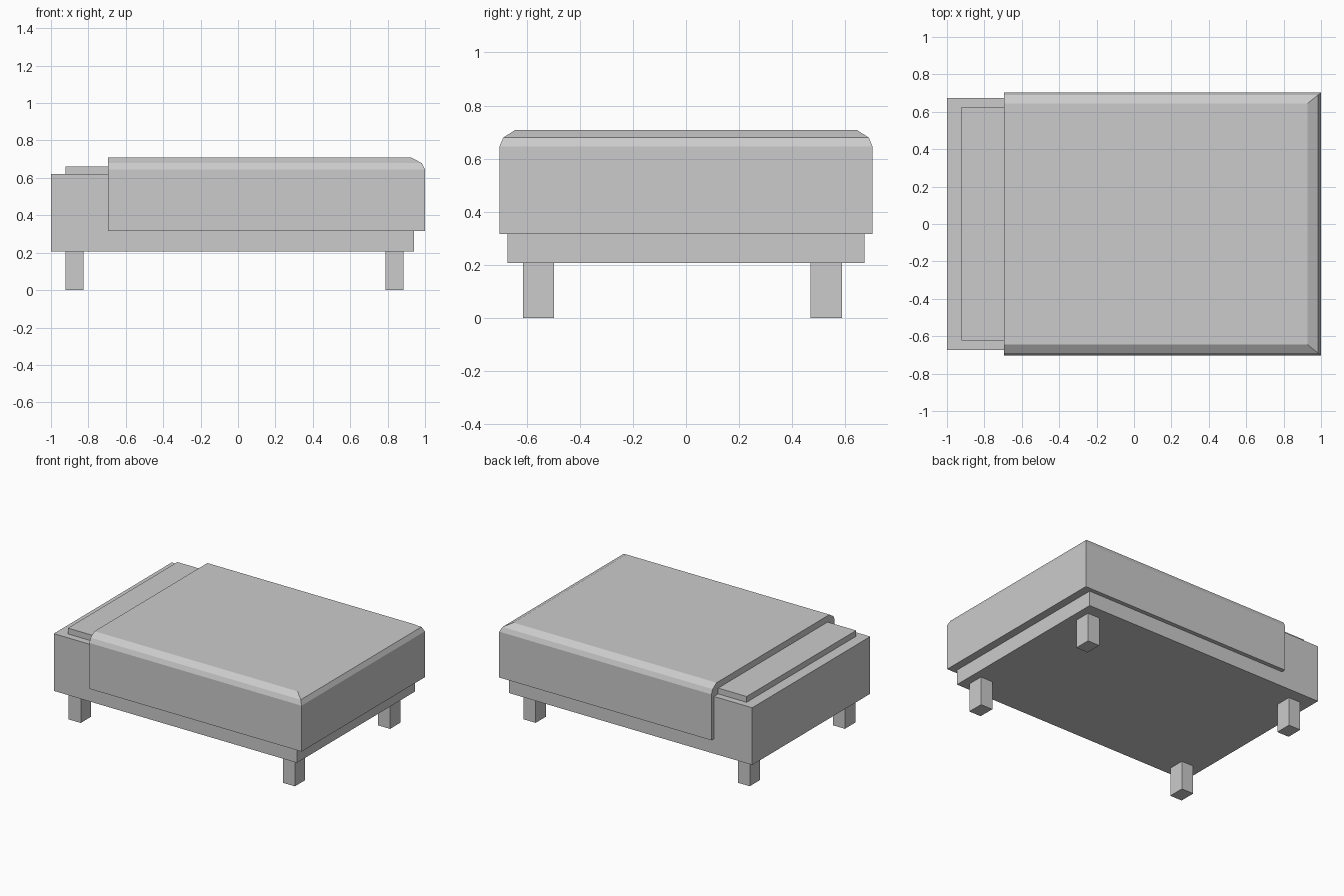
import bpy, bmesh

if "Cube" in bpy.data.objects:
    bpy.data.objects.remove(bpy.data.objects["Cube"])


def loft(name, rings):
    """Closed stack of rectangles, each given as (x0, x1, y0, y1, z)."""
    bm = bmesh.new()
    loops = [[bm.verts.new(p) for p in ((x0, y0, z), (x1, y0, z), (x1, y1, z), (x0, y1, z))]
             for x0, x1, y0, y1, z in rings]
    bm.faces.new(loops[0][::-1])
    bm.faces.new(loops[-1])
    for a, b in zip(loops, loops[1:]):
        for i in range(4):
            j = (i + 1) % 4
            bm.faces.new((a[i], a[j], b[j], b[i]))
    bmesh.ops.recalc_face_normals(bm, faces=bm.faces)
    mesh = bpy.data.meshes.new(name)
    bm.to_mesh(mesh)
    bm.free()
    obj = bpy.data.objects.new(name, mesh)
    bpy.context.collection.objects.link(obj)
    return obj


def box(name, x0, x1, y0, y1, z0, z1):
    return loft(name, [(x0, x1, y0, y1, z0), (x0, x1, y0, y1, z1)])


# Bed frame and the mattress set into it
box("bed_frame", -1.0, 0.942, -0.673, 0.673, 0.207, 0.62)
box("mattress", -0.922, 0.9, -0.623, 0.625, 0.6, 0.662)

# Blanket: rounded along both sides and the foot, cut straight at the head
blanket_profile = [(1.0, 0.703, 0.315), (1.0, 0.703, 0.646),
                   (0.983, 0.689, 0.679), (0.927, 0.644, 0.708)]
loft("blanket", [(-0.695, x, -y, y, z) for x, y, z in blanket_profile])

# Four square legs
for end, x in (("head", -0.873), ("foot", 0.837)):
    for side, y in (("front", -0.556), ("back", 0.529)):
        box(f"{side}_{end}_leg", x - 0.048, x + 0.048, y - 0.059, y + 0.059, 0.0, 0.21)
